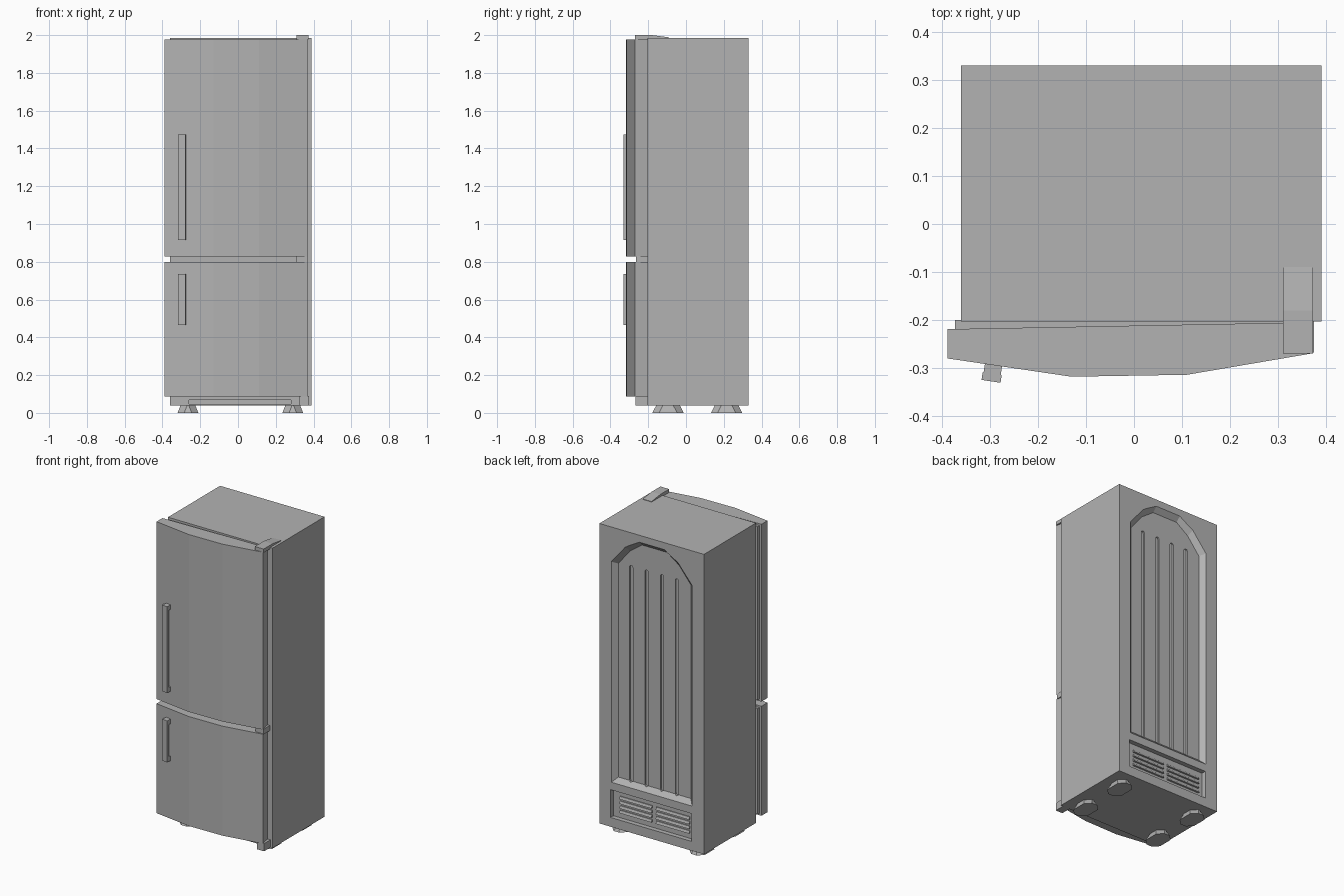
import bpy, bmesh
from math import cos, sin, pi, radians
from mathutils import Matrix, Vector

if "Cube" in bpy.data.objects:
    bpy.data.objects.remove(bpy.data.objects["Cube"])

GREY = (0.45, 0.45, 0.45, 1)
metal = bpy.data.materials.new("grey metal")
metal.use_nodes = True
metal.diffuse_color = GREY
metal.node_tree.nodes["Principled BSDF"].inputs["Base Color"].default_value = GREY


def finish(name, bm):
    bmesh.ops.recalc_face_normals(bm, faces=bm.faces)
    mesh = bpy.data.meshes.new(name)
    bm.to_mesh(mesh)
    bm.free()
    mesh.materials.append(metal)
    ob = bpy.data.objects.new(name, mesh)
    bpy.context.collection.objects.link(ob)
    return ob


def loft(name, *rings):
    """Closed solid through rings that have equal point counts."""
    bm = bmesh.new()
    loops = [[bm.verts.new(p) for p in ring] for ring in rings]
    n = len(loops[0])
    for a, b in zip(loops, loops[1:]):
        for i in range(n):
            j = (i + 1) % n
            bm.faces.new((a[i], a[j], b[j], b[i]))
    bm.faces.new(loops[0][::-1])
    bm.faces.new(loops[-1])
    return finish(name, bm)


def box(name, x, y, z):
    plan = [(x[0], y[0]), (x[1], y[0]), (x[1], y[1]), (x[0], y[1])]
    return prism(name, plan, *z)


def prism(name, plan, z0, z1):
    return loft(name, [(x, y, z0) for x, y in plan], [(x, y, z1) for x, y in plan])


def cut(target, cutter):
    cutter.hide_render = True
    mod = target.modifiers.new("cut", "BOOLEAN")
    mod.operation = "DIFFERENCE"
    mod.solver = "EXACT"
    mod.object = cutter
    bpy.context.view_layer.objects.active = target
    bpy.ops.object.modifier_apply(modifier=mod.name)
    bpy.data.objects.remove(cutter)


# Cabinet
cabinet = box("cabinet", (-0.36, 0.39), (-0.203, 0.33), (0.04, 1.985))


# Arched back recess with sloping walls
def arch(inset, y):
    w, top, mid = 0.29 - inset, 1.94 - inset, 0.015
    half = [(w, 0.33 + inset), (w, 1.76 - inset / 2), (0.19 - inset / 2, top - 0.06), (0.09, top)]
    pts = half + [(-x, z) for x, z in reversed(half)]
    return [(mid + x, y, z) for x, z in pts]


cut(cabinet, loft("recess_cutter", arch(-0.01, 0.34), arch(0.03, 0.3)))

# Four round-ended vertical grooves in the back panel
for gx in (0.183, 0.072, -0.038, -0.145):
    r = 0.012
    ends = [(1.745, 0), (0.365, pi)]
    outline = [(gx + r * cos(s + k * pi / 4), z + r * sin(s + k * pi / 4))
               for z, s in ends for k in range(5)]
    cut(cabinet, loft("groove_cutter", [(x, 0.32, z) for x, z in outline],
                      [(x, 0.29, z) for x, z in outline]))

# Machinery vent: recess plus two banks of slats
cut(cabinet, box("vent_cutter", (-0.27, 0.31), (0.3, 0.35), (0.1, 0.28)))
for bank, (x0, x1) in enumerate([(-0.24, 0.0), (0.03, 0.26)]):
    for row in range(4):
        z = 0.135 + row * 0.03
        section = [(0.298, z), (0.312, z), (0.306, z + 0.016), (0.298, z + 0.016)]
        loft(f"vent_slat_{bank}_{row}", [(x0, y, s) for y, s in section],
             [(x1, y, s) for y, s in section])

# Slot in the kick plate
cut(cabinet, box("kick_cutter", (-0.26, 0.28), (-0.22, -0.19), (0.048, 0.068)))

# Doors with faceted bowed fronts, and the gaskets behind them
door_plan = [(-0.388, -0.219), (-0.388, -0.28), (-0.13, -0.318),
             (0.11, -0.314), (0.368, -0.27), (0.355, -0.205)]
for name, z0, z1 in [("upper", 0.828, 1.978), ("lower", 0.088, 0.798)]:
    prism(name + "_door", door_plan, z0, z1)
    box(name + "_gasket", (-0.373, 0.35), (-0.222, -0.2), (z0 + 0.012, z1 - 0.012))


# Handles: bar and two posts, turned to follow the door slope
def handle(name, z0, z1):
    turn = Matrix.Translation((-0.293, -0.296, 0)) @ Matrix.Rotation(radians(-8.5), 4, "Z")
    parts = [box(name + "_bar", (-0.02, 0.02), (-0.032, -0.016), (z0, z1)),
             box(name + "_top_post", (-0.018, 0.018), (-0.017, 0.006), (z1 - 0.03, z1)),
             box(name + "_bottom_post", (-0.018, 0.018), (-0.017, 0.006), (z0, z0 + 0.03))]
    for ob in parts:
        ob.data.transform(turn)


handle("upper_handle", 0.915, 1.475)
handle("lower_handle", 0.465, 0.735)

# Hinges: sloping top cap, middle plate, bottom bracket
cap = [(-0.27, 1.976), (-0.27, 2.0), (-0.18, 2.0), (-0.09, 1.988), (-0.09, 1.976)]
loft("top_hinge", [(0.31, y, z) for y, z in cap], [(0.373, y, z) for y, z in cap])
box("middle_hinge", (0.31, 0.37), (-0.265, -0.2), (0.796, 0.83))
box("bottom_hinge", (0.325, 0.375), (-0.268, -0.2), (0.04, 0.09))

# Flared feet with clipped corners
def foot_ring(cx, cy, hx, hy, z):
    c = 0.035
    corner = [(hx, hy - c), (hx - c, hy), (c - hx, hy), (-hx, hy - c)]
    pts = corner + [(-x, -y) for x, y in corner]
    return [(cx + x, cy + y, z) for x, y in pts]


for side, fx in (("right", -0.265), ("left", 0.29)):
    for end, fy in (("front", -0.095), ("back", 0.215)):
        loft(f"{end}_{side}_foot", foot_ring(fx, fy, 0.055, 0.083, 0),
             foot_ring(fx, fy, 0.037, 0.06, 0.045))
